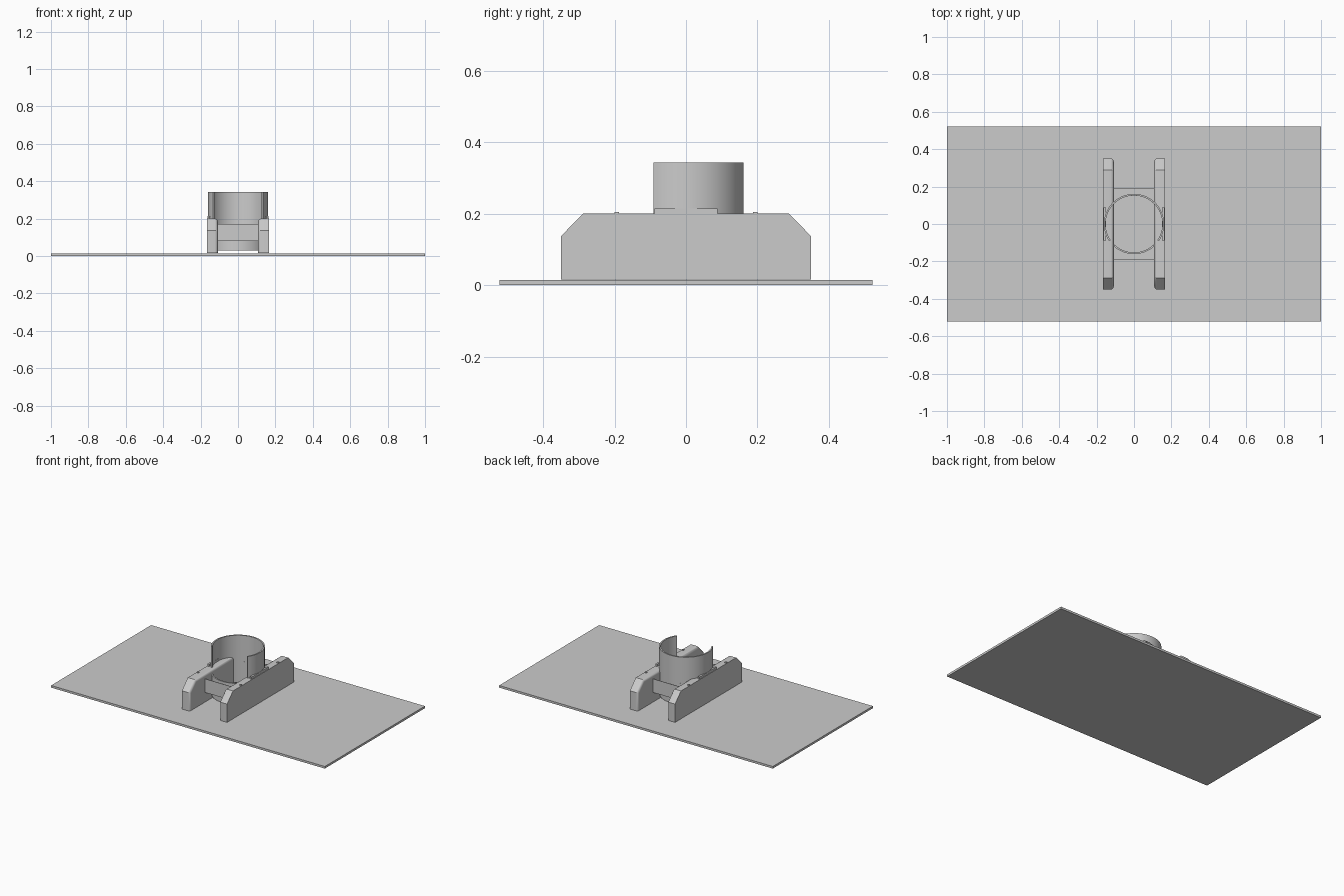
import bpy, bmesh, math

if "Cube" in bpy.data.objects:
    bpy.data.objects.remove(bpy.data.objects["Cube"])


def finish(name, bm, smooth=False):
    bmesh.ops.recalc_face_normals(bm, faces=bm.faces)
    me = bpy.data.meshes.new(name)
    bm.to_mesh(me)
    bm.free()
    ob = bpy.data.objects.new(name, me)
    bpy.context.collection.objects.link(ob)
    if smooth:
        bpy.ops.object.select_all(action='DESELECT')
        bpy.context.view_layer.objects.active = ob
        ob.select_set(True)
        bpy.ops.object.shade_smooth_by_angle(angle=math.radians(35))
    return ob


def box(name, x0, x1, y0, y1, z0, z1):
    bm = bmesh.new()
    bmesh.ops.create_cube(bm, size=1)
    for v in bm.verts:
        v.co = (x0 + (v.co.x + .5) * (x1 - x0),
                y0 + (v.co.y + .5) * (y1 - y0),
                z0 + (v.co.z + .5) * (z1 - z0))
    return finish(name, bm)


def rail(name, side):
    # chamfered side profile extruded in x, inner edges rounded
    prof = [(-.35, .016), (.35, .016), (.35, .137), (.288, .2), (-.288, .2), (-.35, .137)]
    bm = bmesh.new()
    f = bm.faces.new([bm.verts.new((side * .165, y, z)) for y, z in prof])
    ext = bmesh.ops.extrude_face_region(bm, geom=[f])['geom']
    for v in ext:
        if isinstance(v, bmesh.types.BMVert):
            v.co.x = side * .108
    inner = [e for e in bm.edges
             if all(abs(v.co.x) < .12 for v in e.verts) and max(v.co.z for v in e.verts) > .05]
    bmesh.ops.bevel(bm, geom=inner, offset=.016, segments=4, profile=.5, affect='EDGES')
    return finish(name, bm, True)


def arc_wall(name, a0, a1, z0, z1, r0=.152, r1=.161, n=48):
    # thin curved wall between two angles; a full turn closes into a tube
    closed = abs(a1 - a0) > 359.9
    bm = bmesh.new()
    rows = []
    for i in range(n if closed else n + 1):
        a = math.radians(a0 + (a1 - a0) * i / n)
        rows.append([bm.verts.new((r * math.cos(a), r * math.sin(a), z))
                     for r, z in ((r0, z0), (r1, z0), (r1, z1), (r0, z1))])
    for i in range(n):
        a, b = rows[i], rows[(i + 1) % len(rows)]
        for j in range(4):
            k = (j + 1) % 4
            bm.faces.new((a[j], b[j], b[k], a[k]))
    if not closed:
        bm.faces.new(rows[0])
        bm.faces.new(rows[-1])
    return finish(name, bm, True)


# Base sheet
box("base_plate", -1, 1, -.522, .522, 0, .014)

# Holder: low full tube, tall wall open towards the front
arc_wall("lower_collar", 0, 360, .03, .17)
arc_wall("upper_wall", -34.5, 214.5, .17, .343)

for s, side in ((-1, "left"), (1, "right")):
    # Side rails, seating lips and small pegs on the rail tops
    rail(side + "_rail", s)
    x0, x1 = sorted((s * .15, s * .162))
    box(side + "_seat_lip", x0, x1, -.088, .088, .19, .215)
    for t, end in ((-1, "front"), (1, "back")):
        y0, y1 = sorted((t * .188, t * .2))
        box(f"{side}_{end}_peg", x0, x1, y0, y1, .19, .205)

# Cross straps between the rails
for t, end in ((-1, "front"), (1, "back")):
    y0, y1 = sorted((t * .188, t * .191))
    box(end + "_strap", -.115, .115, y0, y1, .08, .17)
